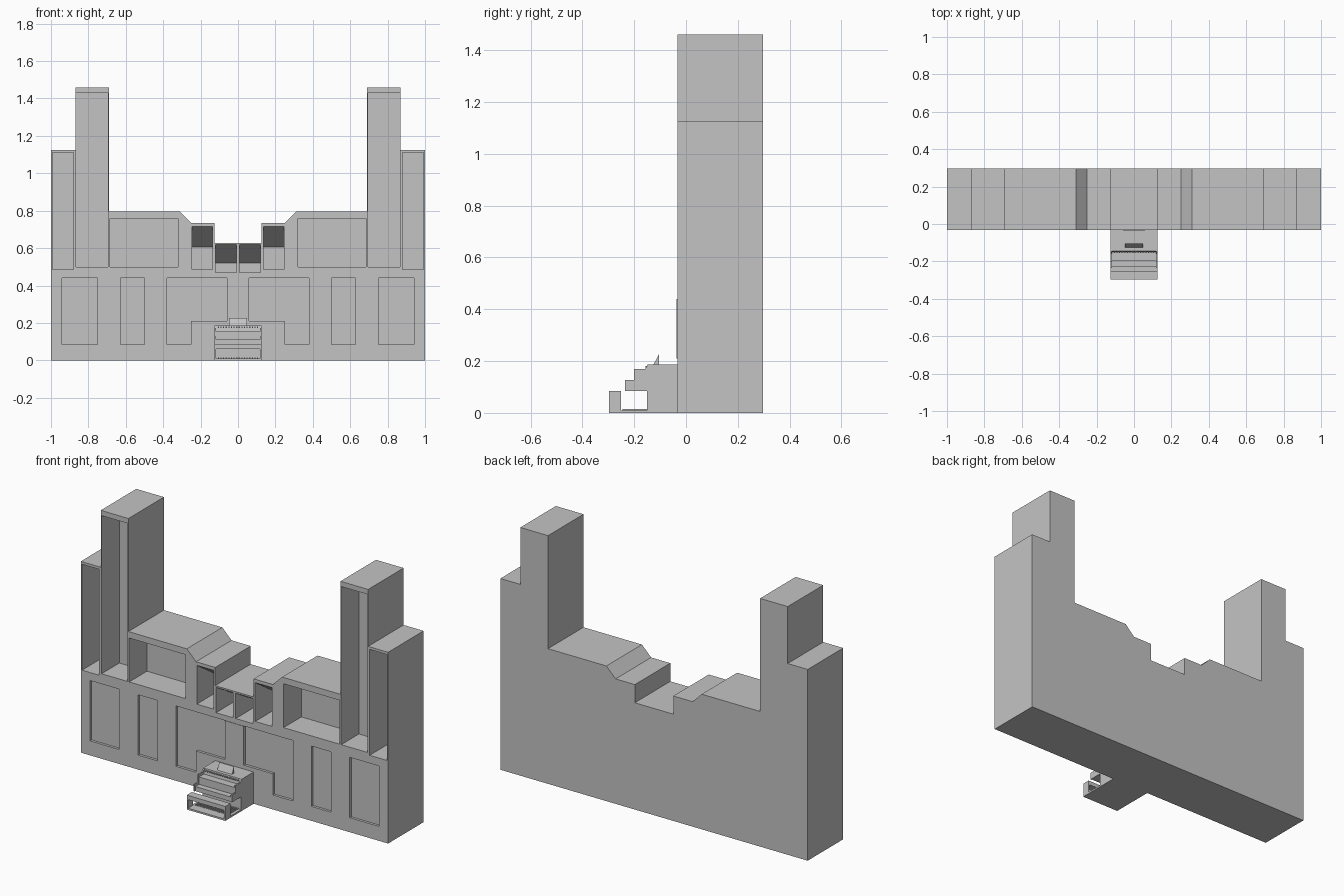
import bpy, bmesh

if "Cube" in bpy.data.objects:
    bpy.data.objects.remove(bpy.data.objects["Cube"])

# one flat grey for the whole model
grey = bpy.data.materials.new("plain grey")
grey.diffuse_color = (0.55, 0.55, 0.55, 1)
grey.use_nodes = True
grey.node_tree.nodes["Principled BSDF"].inputs["Base Color"].default_value = grey.diffuse_color


def add_prism(bm, pts, axis, a, b):
    """Extrude a 2D outline: axis 'y' takes (x, z) points, axis 'x' takes (y, z)."""
    def place(p, t):
        return (p[0], t, p[1]) if axis == 'y' else (t, p[0], p[1])
    lo = [bm.verts.new(place(p, a)) for p in pts]
    hi = [bm.verts.new(place(p, b)) for p in pts]
    n = len(pts)
    bm.faces.new(lo)
    bm.faces.new(hi[::-1])
    for i in range(n):
        j = (i + 1) % n
        bm.faces.new((lo[j], lo[i], hi[i], hi[j]))


def add_box(bm, x0, x1, y0, y1, z0, z1):
    add_prism(bm, [(x0, z0), (x1, z0), (x1, z1), (x0, z1)], 'y', y0, y1)


def make(name, bm):
    bmesh.ops.recalc_face_normals(bm, faces=bm.faces[:])
    me = bpy.data.meshes.new(name)
    bm.to_mesh(me)
    bm.free()
    me.materials.append(grey)
    ob = bpy.data.objects.new(name, me)
    bpy.context.collection.objects.link(ob)
    return ob


FRONT, BACK = -0.033, 0.297
DEPTH = FRONT + 0.165      # back wall of the open bays
PANEL = FRONT + 0.015      # floor of the shallow panels

# case: stepped outline, mirrored
half = [(0.125, 0.628), (0.125, 0.735), (0.25, 0.735), (0.31, 0.795),
        (0.69, 0.795), (0.69, 1.46), (0.87, 1.46), (0.87, 1.125),
        (1.0, 1.125), (1.0, 0.0)]
bm = bmesh.new()
add_prism(bm, half + [(-x, z) for x, z in reversed(half)], 'y', FRONT, BACK)
case = make("organ_case", bm)

# cutters for the open bays and the shallow panels
bm = bmesh.new()
bays = [(0.88, 0.992, 0.487, 1.11), (0.695, 0.865, 0.5, 1.43), (0.32, 0.685, 0.5, 0.758)]
sloped_bays = [(0.135, 0.245, 0.487, 0.715, 0.605), (0.008, 0.12, 0.47, 0.619, 0.52)]
panels = [(0.75, 0.94), (0.5, 0.628)]
ell = [(0.06, 0.44), (0.38, 0.44), (0.38, 0.085), (0.25, 0.085), (0.25, 0.21), (0.06, 0.21)]
for s in (-1, 1):
    for x0, x1, z0, z1 in bays:
        add_box(bm, s * x0, s * x1, -0.1, DEPTH, z0, z1)
    for x0, x1, z0, z1, zb in sloped_bays:   # ceiling drops toward the back
        slope = (z1 - zb) / (DEPTH - FRONT)
        add_prism(bm, [(-0.05, z0), (DEPTH, z0), (DEPTH, zb),
                       (FRONT, z1), (-0.05, z1 + slope * 0.0)], 'x', s * x0, s * x1)
    for x0, x1 in panels:
        add_box(bm, s * x0, s * x1, -0.1, PANEL, 0.085, 0.44)
    add_prism(bm, [(s * x, z) for x, z in ell], 'y', -0.1, PANEL)
cutter = make("case_cutter", bm)
cutter.hide_render = True
mod = case.modifiers.new("bays", 'BOOLEAN')
mod.operation = 'DIFFERENCE'
mod.solver = 'EXACT'
mod.object = cutter
bpy.context.view_layer.update()
cut = bpy.data.meshes.new_from_object(case.evaluated_get(bpy.context.evaluated_depsgraph_get()))
case.modifiers.clear()
case.data = cut
bpy.data.objects.remove(cutter)

# thin plate above the console
bm = bmesh.new()
add_box(bm, -0.06, 0.06, FRONT - 0.003, FRONT, 0.21, 0.44)
make("centre_plate", bm)

# console: end cheeks with stepped profile, lower keyboards between them
W, T = 0.125, 0.008
bm = bmesh.new()
cheek = [(FRONT, 0), (-0.15, 0), (-0.15, 0.085), (-0.235, 0.085), (-0.235, 0.127),
         (-0.2, 0.127), (-0.2, 0.17), (-0.157, 0.17), (-0.147, 0.187), (FRONT, 0.187)]
for s in (-1, 1):
    add_prism(bm, cheek, 'x', s * (W - T), s * W)
make("console_cheeks", bm)

bm = bmesh.new()
keys = [(FRONT, 0), (-0.15, 0), (-0.15, 0.085), (-0.23, 0.085), (-0.23, 0.112),
        (-0.195, 0.112), (-0.195, 0.155), (-0.15, 0.155), (-0.145, 0.187), (FRONT, 0.187)]
add_prism(bm, keys, 'x', T - W, W - T)
make("console_keyboards", bm)

# row of stop knobs
bm = bmesh.new()
for i in range(16):
    x = -0.105 + i * 0.014
    add_box(bm, x - 0.003, x + 0.003, -0.156, -0.145, 0.174, 0.18)
make("stop_knobs", bm)

# music stand wedge
bm = bmesh.new()
add_prism(bm, [(-0.125, 0.187), (-0.105, 0.187), (-0.105, 0.226)], 'x', -0.048, 0.048)
make("music_stand", bm)

# base board with pedals
bm = bmesh.new()
add_box(bm, -W, W, -0.297, -0.15, 0, 0.01)
make("base_board", bm)
bm = bmesh.new()
for i in range(16):
    x = -0.105 + i * 0.014
    add_box(bm, x - 0.003, x + 0.003, -0.245, -0.15, 0.01, 0.015)
make("pedals", bm)

# bench: seat and two end legs
bm = bmesh.new()
add_box(bm, -W, W, -0.297, -0.25, 0.06, 0.085)
for s in (-1, 1):
    add_box(bm, s * (W - T), s * W, -0.297, -0.25, 0.01, 0.06)
make("bench", bm)
